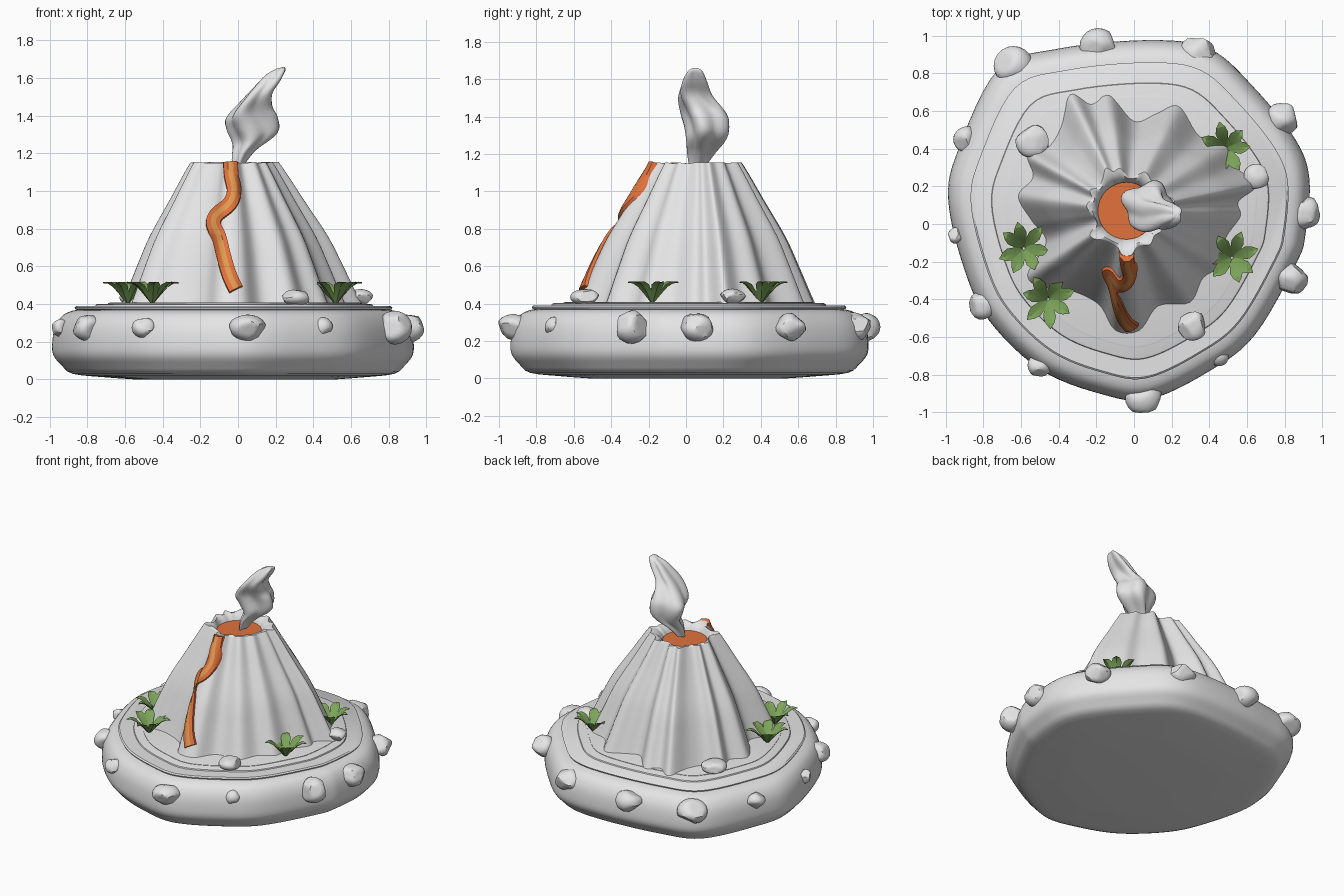
import bpy, bmesh, math, random
from mathutils import Vector
from mathutils.bvhtree import BVHTree

if "Cube" in bpy.data.objects:
    bpy.data.objects.remove(bpy.data.objects["Cube"])

random.seed(4)


def material(name, rgb):
    m = bpy.data.materials.new(name)
    m.diffuse_color = (*rgb, 1)
    m.use_nodes = True
    m.node_tree.nodes["Principled BSDF"].inputs["Base Color"].default_value = m.diffuse_color
    return m


STONE = material("pale_stone", (0.78, 0.78, 0.78))
LAVA = material("lava_orange", (0.75, 0.17, 0.045))
GLOW = material("lava_gold", (0.75, 0.32, 0.08))
LEAF = material("leaf_green", (0.20, 0.37, 0.10))


def finish(name, bm, mats, angle=40):
    me = bpy.data.meshes.new(name)
    bmesh.ops.recalc_face_normals(bm, faces=bm.faces)
    bm.to_mesh(me)
    bm.free()
    ob = bpy.data.objects.new(name, me)
    bpy.context.collection.objects.link(ob)
    for m in mats:
        me.materials.append(m)
    bpy.ops.object.select_all(action='DESELECT')
    bpy.context.view_layer.objects.active = ob
    ob.select_set(True)
    bpy.ops.object.shade_smooth_by_angle(angle=math.radians(angle))
    return ob


def spline(pts, n, closed=True):
    """Catmull-Rom samples through points of any dimension."""
    out, k = [], len(pts)
    for i in range(k if closed else k - 1):
        idx = [(i + d) % k if closed else min(max(i + d, 0), k - 1) for d in (-1, 0, 1, 2)]
        p = [pts[j] for j in idx]
        for s in range(n):
            t = s / n
            out.append(tuple(0.5 * (2 * b + (c - a) * t + (2 * a - 5 * b + 4 * c - d) * t * t
                                    + (3 * b - a - 3 * c + d) * t ** 3) for a, b, c, d in zip(*p)))
    if not closed:
        out.append(tuple(pts[-1]))
    return out


def loft(rings, caps=(True, True)):
    bm = bmesh.new()
    vs = [[bm.verts.new(p) for p in r] for r in rings]
    n = len(vs[0])
    for a, b in zip(vs, vs[1:]):
        for i in range(n):
            j = (i + 1) % n
            bm.faces.new((a[i], a[j], b[j], b[i]))
    if caps[0]:
        bm.faces.new(vs[0][::-1])
    if caps[1]:
        bm.faces.new(vs[-1])
    return bm


# island base: rounded outline scaled along a vertical profile
coast = spline([(.93, .24), (.91, -.05), (.86, -.21), (.64, -.59), (.40, -.78), (.08, -.93),
                (-.18, -.90), (-.5, -.77), (-.77, -.51), (-.9, -.24), (-.985, .13), (-.93, .4),
                (-.72, .82), (-.4, .93), (.08, .975), (.4, .93), (.64, .72), (.855, .45)][::-1], 6)


def slab(name, profile, angle=40):
    return finish(name, loft([[(x * s, y * s, z) for x, y in coast] for s, z in profile]), [STONE], angle)


body = spline([(.55, 0), (.72, .012), (.89, .03), (.95, .075), (.995, .13), (1, .2), (.985, .28),
               (.945, .34), (.89, .365), (.84, .372)], 3, False)
slab("island_base", body, 50)
slab("island_rim", [(.85, .365), (.875, .372), (.88, .382), (.87, .39)])
slab("island_terrace", [(.77, .385), (.765, .398), (.755, .402)])
slab("island_inner_terrace", [(.70, .399), (.70, .405), (.69, .408)])

# fluted volcano cone with crater
CX, CY = -.04, .07
foot = spline([(.66, .21), (.55, .30), (.49, .42), (.35, .47), (.24, .63), (.12, .59), (0, .55),
               (-.13, .685), (-.23, .64), (-.34, .69), (-.39, .52), (-.46, .41), (-.57, .37),
               (-.54, .25), (-.62, .15), (-.55, .02), (-.47, -.10), (-.57, -.27), (-.5, -.34),
               (-.36, -.35), (-.19, -.43), (-.10, -.57), (.03, -.57), (.13, -.44), (.3, -.42),
               (.37, -.29), (.47, -.22), (.49, -.08), (.57, .04), (.56, .12)], 6)
slope = spline([(1, .395), (.96, .45), (.85, .61), (.74, .76), (.56, .95), (.43, 1.09), (.365, 1.155)], 4, False)
rings = []
for s, z in slope:
    ring = []
    for x, y in foot:
        r = math.hypot(x - CX, y - CY)
        dip = (0.6 - r) * 0.12 * max(0, (z - .9) / .26)
        ring.append((CX + (x - CX) * s, CY + (y - CY) * s, z - max(0, dip)))
    rings.append(ring)
for rad, z, mix in [(.185, 1.15, .5), (.155, 1.12, .85), (.14, 1.06, 1)]:
    ring = []
    for x, y in foot:
        d = Vector((x - CX, y - CY))
        r = rad * mix + d.length * .33 * (1 - mix)
        d = d.normalized() * r
        ring.append((CX + d.x, CY + d.y, z))
    rings.append(ring)
cone = loft(rings)
cone_tree = BVHTree.FromBMesh(cone)
finish("volcano_cone", cone, [STONE], 55)

# lava pool in the crater
pool = [[(CX + r * math.cos(a * math.pi / 16), CY + r * math.sin(a * math.pi / 16), z) for a in range(32)]
        for r, z in [(.145, 1.07), (.152, 1.105)]]
finish("lava_pool", loft(pool), [LAVA])

# lava stream laid on the cone, with a brighter centre strip
path = spline([(-.04, 1.15), (-.035, 1.08), (-.02, 1.0), (-.045, .93), (-.115, .87), (-.13, .82), (-.10, .75),
               (-.075, .65), (-.045, .55), (-.01, .475)], 5, False)
bm = bmesh.new()
rows = []
for i, (x, z) in enumerate(path):
    a, b = path[max(i - 1, 0)], path[min(i + 1, len(path) - 1)]
    t = Vector((b[0] - a[0], b[1] - a[1])).normalized()
    row = []
    for off, lift in [(-.040, -.01), (-.038, .016), (-.014, .022), (.014, .022), (.038, .016), (.040, -.01)]:
        px, pz = x - t.y * off, z + t.x * off
        hit = cone_tree.ray_cast(Vector((px, -2, min(pz, 1.10))), Vector((0, 1, 0)))[0]
        y = hit.y + max(0, pz - 1.10) * .55
        row.append(bm.verts.new((px, y - lift, pz + lift * .4)))
    rows.append(row)
for a, b in zip(rows, rows[1:]):
    for k in range(5):
        bm.faces.new((a[k], a[k + 1], b[k + 1], b[k])).material_index = int(k == 2)
    bm.faces.new((a[5], a[0], b[0], b[5]))
bm.faces.new(rows[0])
bm.faces.new(rows[-1])
finish("lava_stream", bm, [LAVA, GLOW])

# twisting smoke plume: centre x, centre y, half width x, half width y, height
plume = spline([(0, .06, .03, .04, 1.13), (.03, .08, .06, .07, 1.20), (.09, .11, .115, .105, 1.28),
                (.075, .11, .135, .12, 1.36), (.06, .09, .125, .12, 1.42), (.10, .05, .09, .10, 1.50),
                (.155, .045, .08, .08, 1.57), (.20, .05, .06, .05, 1.63), (.225, .05, .02, .02, 1.655)], 4, False)
rings = []
for cx, cy, rx, ry, z in plume:
    ring = []
    for i in range(40):
        a = i * math.tau / 40
        k = .92 + .14 * math.cos(4 * a + (z - 1.15) * 7)
        ring.append((cx + rx * k * math.cos(a), cy + ry * k * math.sin(a), z + .25 * (rx * math.cos(a))))
    rings.append(ring)
finish("smoke_plume", loft(rings), [STONE], 60)


# boulders: spheres flattened by random planes
def boulder(name, x, y, z, r, h):
    bm = bmesh.new()
    bmesh.ops.create_icosphere(bm, subdivisions=3, radius=1)
    for _ in range(9):
        n = Vector([random.gauss(0, 1) for _ in range(3)]).normalized()
        lim = random.uniform(.72, .9)
        for v in bm.verts:
            d = v.co.dot(n)
            if d > lim:
                v.co -= n * (d - lim)
    for v in bm.verts:
        v.co = Vector((x + v.co.x * r, y + v.co.y * r, z + v.co.z * h))
    finish(name, bm, [STONE], 35)


for i, (x, y, r, h) in enumerate([(-.64, .84, .105, .085), (-.19, .94, .10, .08), (.34, .905, .10, .08),
                                  (.79, .56, .09, .075), (.90, .06, .095, .08), (.83, -.29, .095, .09),
                                  (.45, -.70, .055, .055), (.05, -.915, .10, .07), (-.5, -.75, .065, .055),
                                  (-.8, -.43, .08, .07), (-.945, -.06, .045, .05), (-.89, .45, .07, .06)]):
    boulder(f"shore_rock_{i + 1}", x, y, .275, r, h)
for i, (x, y, r) in enumerate([(-.54, .44, .09), (.65, .25, .07), (.31, -.54, .08)]):
    boulder(f"ground_rock_{i + 1}", x, y, .435, r, .045)


# leafy plants: rings of folded pointed leaves
def plant(name, x, y, turn):
    bm = bmesh.new()
    for k in range(7):
        a = turn + k * math.tau / 7 + random.uniform(-.12, .12)
        size = random.uniform(.9, 1.1)
        c, s = math.cos(a), math.sin(a)
        rows = []
        for r, z, w in [(.005, .405, .008), (.045, .452, .025), (.085, .495, .034), (.115, .513, .024), (.145, .516, .001)]:
            r *= size
            rows.append([bm.verts.new((x + r * c - o * s, y + r * s + o * c, z + up))
                         for o, up in [(-w, w * .25), (0, 0), (w, w * .25), (0, -.005)]])
        for p, q in zip(rows, rows[1:]):
            for j in range(4):
                bm.faces.new((p[j], p[(j + 1) % 4], q[(j + 1) % 4], q[j]))
        bm.faces.new(rows[0])
        bm.faces.new(rows[-1])
    finish(name, bm, [LEAF], 20)


for i, (x, y) in enumerate([(.485, .40), (.52, -.18), (-.585, -.13), (-.455, -.40)]):
    plant(f"plant_{i + 1}", x, y, i * .4)
